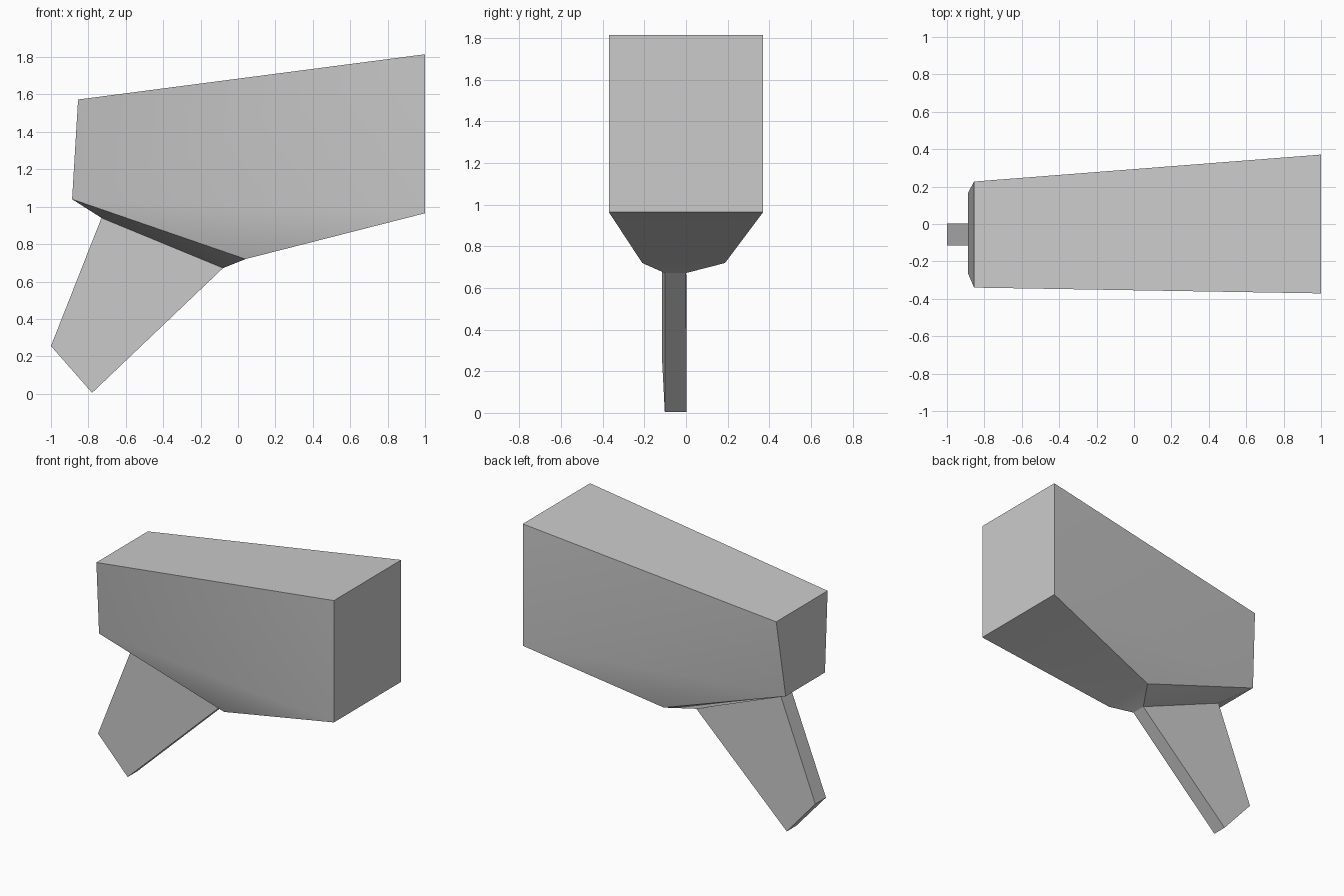
import bpy
import bmesh
from math import radians

cube = bpy.data.objects.get("Cube")
if cube:
    bpy.data.objects.remove(cube, do_unlink=True)

grey = bpy.data.materials.new("light_grey")
grey.use_nodes = True
colour = (0.6, 0.6, 0.6, 1)
grey.diffuse_color = colour
grey.node_tree.nodes["Principled BSDF"].inputs["Base Color"].default_value = colour

# Each profile corner: x, z, then y on the near (-y) and far (+y) side
CORNERS = {
    "back_top": (-0.855, 1.573, -0.34, 0.227),
    "nose_top": (1.0, 1.815, -0.371, 0.371),
    "nose_low": (1.0, 0.965, -0.371, 0.371),
    "belly": (0.04, 0.72, -0.21, 0.187),
    "back_low": (-0.887, 1.04, -0.265, 0.168),
    "neck_front": (-0.08, 0.672, -0.102, 0.0),
    "neck_back": (-0.73, 0.94, -0.115, 0.0),
    "grip_heel": (-1.0, 0.255, -0.115, 0.003),
    "grip_toe": (-0.78, 0.005, -0.102, 0.003),
}


def build(name, near, far, across):
    """Side panels on each side, plus strips joining near and far corners."""
    bm = bmesh.new()
    verts = {}

    def vert(corner, side):
        key = (corner, side)
        if key not in verts:
            x, z, *ys = CORNERS[corner]
            verts[key] = bm.verts.new((x, ys[side], z))
        return verts[key]

    for side, panels in enumerate((near, far)):
        for panel in panels:
            bm.faces.new([vert(c, side) for c in panel.split()])
    for strip in across:
        a, b = strip.split()
        bm.faces.new([vert(a, 0), vert(b, 0), vert(b, 1), vert(a, 1)])
    bmesh.ops.recalc_face_normals(bm, faces=bm.faces)

    mesh = bpy.data.meshes.new(name)
    bm.to_mesh(mesh)
    bm.free()
    mesh.materials.append(grey)
    obj = bpy.data.objects.new(name, mesh)
    bpy.context.collection.objects.link(obj)
    bpy.ops.object.select_all(action="DESELECT")
    obj.select_set(True)
    bpy.context.view_layer.objects.active = obj
    bpy.ops.object.shade_smooth_by_angle(angle=radians(30))
    return obj


# Tapered body with a faceted underside closing in on the grip
lower = ["back_low belly nose_low", "back_low neck_back neck_front belly"]
build(
    "body",
    near=["back_low nose_top back_top", "back_low nose_low nose_top"] + lower,
    far=["back_top nose_low nose_top", "back_top back_low nose_low"] + lower,
    across=["back_top nose_top", "nose_top nose_low", "nose_low belly",
            "belly neck_front", "neck_front neck_back",
            "neck_back back_low", "back_low back_top"],
)

# Thin slanted grip
grip_side = ["neck_back neck_front grip_toe grip_heel"]
build(
    "grip",
    near=grip_side,
    far=grip_side,
    across=["neck_back neck_front", "neck_front grip_toe",
            "grip_toe grip_heel", "grip_heel neck_back"],
)
